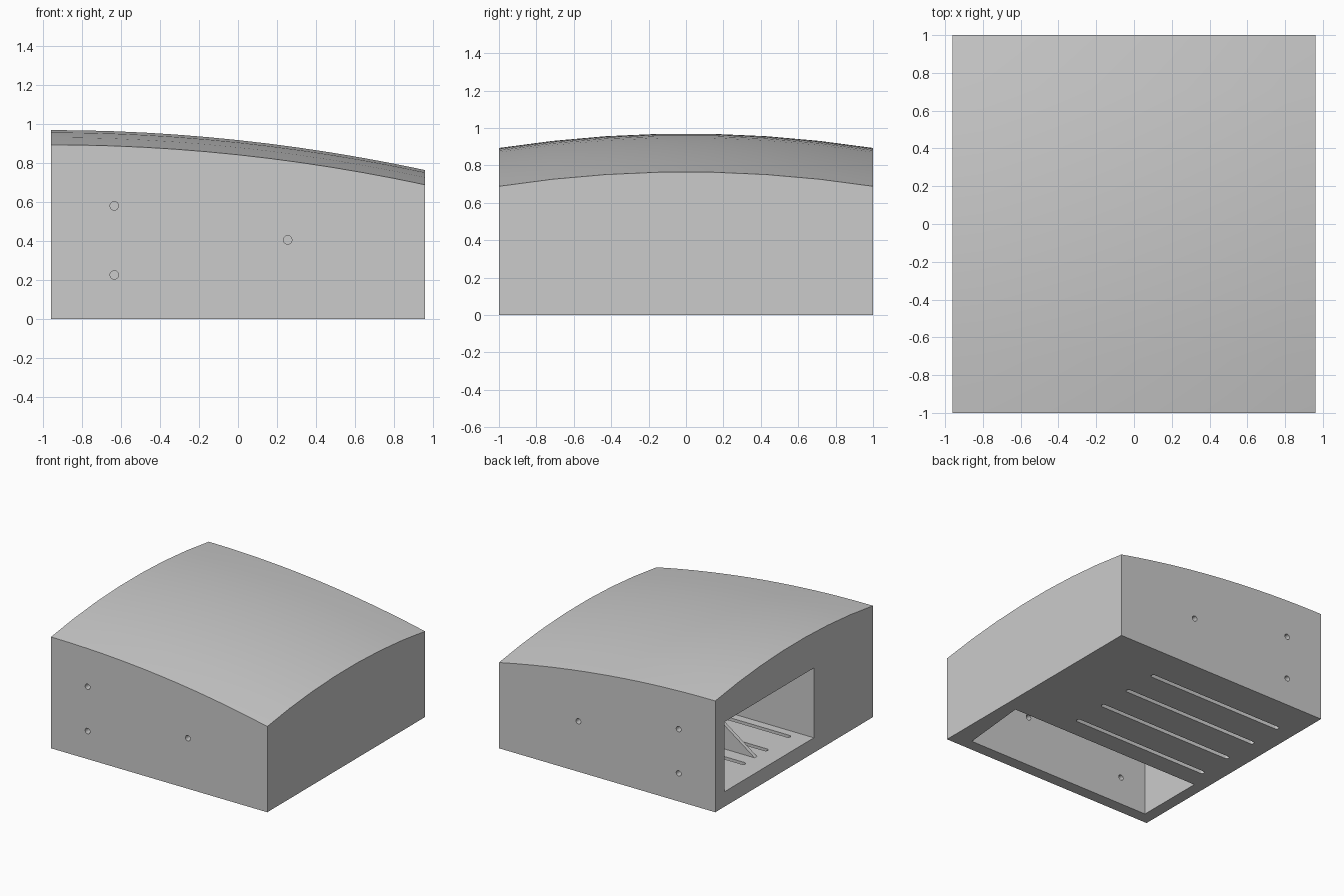
import bpy, bmesh, math

if "Cube" in bpy.data.objects:
    bpy.data.objects.remove(bpy.data.objects["Cube"])

HX, HY = 0.96, 1.0
FLOOR, CEIL = 0.12, 0.68

grey = bpy.data.materials.new("plain_grey")
grey.diffuse_color = (0.6, 0.6, 0.6, 1)
grey.use_nodes = True
grey.node_tree.nodes["Principled BSDF"].inputs["Base Color"].default_value = grey.diffuse_color


def roof_z(x, y):
    """Height of the doubly curved roof."""
    t = (x + HX) / (2 * HX)
    return 0.97 - 0.205 * t * t - 0.077 * y * y


def make(name, bm):
    bmesh.ops.recalc_face_normals(bm, faces=bm.faces)
    me = bpy.data.meshes.new(name)
    bm.to_mesh(me)
    bm.free()
    me.materials.append(grey)
    ob = bpy.data.objects.new(name, me)
    bpy.context.collection.objects.link(ob)
    return ob


def prism(name, pts, axis, lo, hi):
    """Extrude a 2D outline along an axis ('y' takes x,z points, 'z' takes x,y)."""
    bm = bmesh.new()
    place = (lambda p, h: (p[0], h, p[1])) if axis == 'y' else (lambda p, h: (p[0], p[1], h))
    a = [bm.verts.new(place(p, lo)) for p in pts]
    b = [bm.verts.new(place(p, hi)) for p in pts]
    bm.faces.new(a)
    bm.faces.new(b[::-1])
    n = len(pts)
    for i in range(n):
        j = (i + 1) % n
        bm.faces.new((a[i], a[j], b[j], b[i]))
    return make(name, bm)


def rect(x0, x1, y0, y1):
    return [(x0, y0), (x1, y0), (x1, y1), (x0, y1)]


def circle(cx, cy, r, n=16):
    return [(cx + r * math.cos(2 * math.pi * i / n), cy + r * math.sin(2 * math.pi * i / n))
            for i in range(n)]


def slot(x0, x1, y, r, n=8):
    right = [(x1 - r + r * math.sin(math.pi * i / n), y - r * math.cos(math.pi * i / n)) for i in range(n + 1)]
    left = [(x0 + r - r * math.sin(math.pi * i / n), y + r * math.cos(math.pi * i / n)) for i in range(n + 1)]
    return right + left


# Solid body with curved roof
NX, NY = 12, 7
bm = bmesh.new()
xs = [-HX + 2 * HX * i / NX for i in range(NX + 1)]
ys = [-HY + 2 * HY * j / NY for j in range(NY + 1)]
top = [[bm.verts.new((x, y, roof_z(x, y))) for y in ys] for x in xs]
for i in range(NX):
    for j in range(NY):
        bm.faces.new((top[i][j], top[i + 1][j], top[i + 1][j + 1], top[i][j + 1]))
c00, c10, c11, c01 = [bm.verts.new((x, y, 0)) for x, y in rect(-HX, HX, -HY, HY)]
bm.faces.new((c00, c01, c11, c10))
bm.faces.new([c00, c10] + [top[i][0] for i in range(NX, -1, -1)])
bm.faces.new([c11, c01] + [top[i][NY] for i in range(NX + 1)])
bm.faces.new([c10, c11] + [top[NX][j] for j in range(NY, -1, -1)])
bm.faces.new([c01, c00] + [top[0][j] for j in range(NY + 1)])
body = make("enclosure_body", bm)

cutters = []
# Rear chamber, open on the left side
cutters.append(prism("rear_chamber_cut", rect(-1.2, 0.86, -0.25, 0.885), 'z', FLOOR, CEIL))
# Front chamber, open underneath
cutters.append(prism("front_chamber_cut",
                     [(-0.865, -0.905), (0.80, -0.905), (0.856, -0.34), (-0.865, -0.34)],
                     'z', -0.2, CEIL))
# Screw holes through front and back walls
for x, z in ((-0.635, 0.58), (-0.635, 0.225), (0.255, 0.405)):
    for y0, y1 in ((-1.1, -0.8), (0.8, 1.1)):
        cutters.append(prism("screw_hole_cut", circle(x, z, 0.022), 'y', y0, y1))
# Vent slots in the floor
for k in range(4):
    cutters.append(prism("vent_slot_cut", slot(-0.81, 0.41, 0.69 - 0.285 * k, 0.018), 'z', -0.1, 0.2))

for c in cutters:
    m = body.modifiers.new(c.name, 'BOOLEAN')
    m.operation, m.solver, m.object = 'DIFFERENCE', 'EXACT', c

# Bake the cuts, then drop the cutters
deps = bpy.context.evaluated_depsgraph_get()
baked = bpy.data.meshes.new_from_object(body.evaluated_get(deps))
body.modifiers.clear()
body.data = baked
for c in cutters:
    bpy.data.objects.remove(c)

# Sloping rib standing on the chamber floor
rib = prism("support_rib", [(-0.82, FLOOR - 0.01), (0.0, CEIL + 0.01), (0.0, FLOOR - 0.01)],
            'y', 0.25, 0.28)

bpy.ops.object.select_all(action='DESELECT')
body.select_set(True)
bpy.context.view_layer.objects.active = body
bpy.ops.object.shade_smooth_by_angle(angle=math.radians(25))
